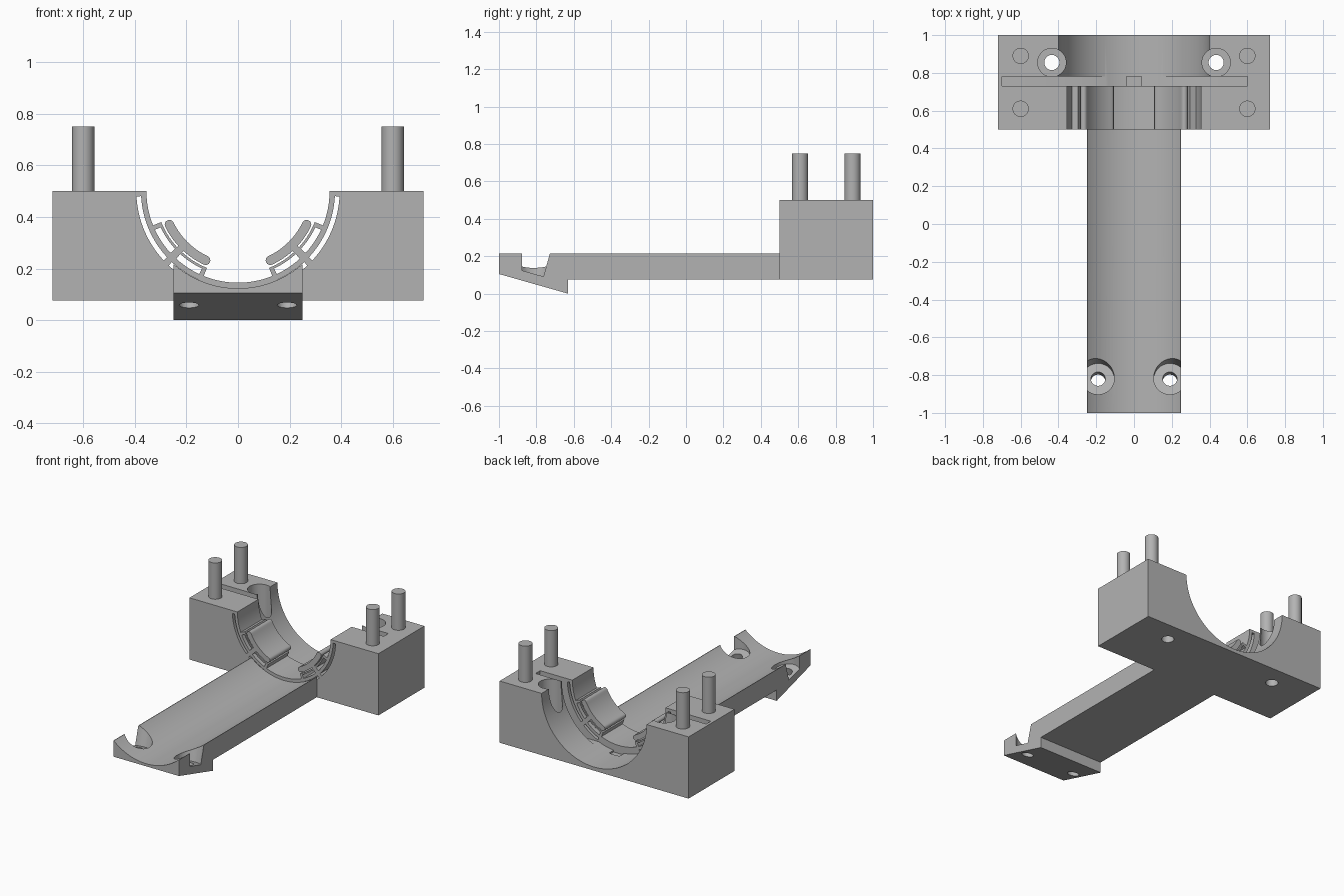
import bpy, bmesh
from math import sin, cos, radians, pi
from mathutils import Vector, Matrix

if "Cube" in bpy.data.objects:
    bpy.data.objects.remove(bpy.data.objects["Cube"], do_unlink=True)

grey = bpy.data.materials.new("plain grey")
grey.use_nodes = True
grey.diffuse_color = (0.45, 0.45, 0.45, 1)
grey.node_tree.nodes["Principled BSDF"].inputs["Base Color"].default_value = grey.diffuse_color

AXIS = 0.5               # height of the bore axis
FRONT, WALL, BACK = 0.5, 0.73, 1.0


def prism(name, points, sweep):
    """Extrude a closed outline along a vector."""
    bm = bmesh.new()
    face = bm.faces.new([bm.verts.new(p) for p in points])
    out = bmesh.ops.extrude_face_region(bm, geom=[face])
    moved = [v for v in out["geom"] if isinstance(v, bmesh.types.BMVert)]
    bmesh.ops.translate(bm, verts=moved, vec=Vector(sweep))
    bmesh.ops.recalc_face_normals(bm, faces=bm.faces)
    mesh = bpy.data.meshes.new(name)
    bm.to_mesh(mesh)
    bm.free()
    mesh.materials.append(grey)
    ob = bpy.data.objects.new(name, mesh)
    bpy.context.collection.objects.link(ob)
    return ob


def box(name, x0, x1, y0, y1, z0, z1):
    return prism(name, [(x0, y0, z0), (x1, y0, z0), (x1, y1, z0), (x0, y1, z0)], (0, 0, z1 - z0))


def ring(centre, radius, tilt=0.0, n=48):
    """Circle of points facing up, tilted about the x axis."""
    turn = Matrix.Rotation(tilt, 3, 'X')
    return [Vector(centre) + turn @ Vector((radius * cos(2 * pi * i / n), radius * sin(2 * pi * i / n), 0))
            for i in range(n)]


def bore(radius, y0, y1):
    return prism("bore_cutter", ring((0, y0, AXIS), radius, pi / 2, 128), (0, y1 - y0, 0))


def polar(side, r, angle, y):
    a = radians(angle)
    return Vector((side * r * cos(a), y, AXIS - r * sin(a)))


def sector(name, side, r0, r1, a0, a1, y0, y1, n=16):
    """Curved strip around the bore axis."""
    angles = [a0 + (a1 - a0) * i / n for i in range(n + 1)]
    pts = [polar(side, r0, a, y0) for a in angles] + [polar(side, r1, a, y0) for a in reversed(angles)]
    return prism(name, pts, (0, y1 - y0, 0))


def cut(target, cutter):
    mod = target.modifiers.new("cut", 'BOOLEAN')
    mod.operation, mod.solver, mod.object = 'DIFFERENCE', 'EXACT', cutter
    bpy.context.view_layer.objects.active = target
    bpy.ops.object.modifier_apply(modifier=mod.name)
    bpy.data.objects.remove(cutter, do_unlink=True)


# Clamp block with stepped bore, plate slot and key notch
block = box("clamp_block", -0.72, 0.72, FRONT, BACK, 0.075, AXIS)
cut(block, bore(0.355, 0.4, 0.76))
cut(block, bore(0.40, WALL, 1.1))
cut(block, box("slot_cutter", -0.70, 0.60, WALL, 0.78, 0.13, 0.6))
cut(block, box("notch_cutter", -0.04, 0.04, WALL, 0.78, 0.09, 0.2))

# Long trough arm with a wedge foot
outline = [(-1, 0.105), (-0.63, 0), (-0.63, 0.075), (FRONT, 0.075), (FRONT, 0.215), (-1, 0.215)]
arm = prism("trough_arm", [(-0.25, y, z) for y, z in outline], (0.5, 0, 0))
cut(arm, bore(0.377, -1.1, 0.6))

slope = -radians(15.5)
lean = Matrix.Rotation(slope, 3, 'X') @ Vector((0, 0, 1))
solid = [block, arm]

for side, label in ((1, "left"), (-1, "right")):
    # Curved slits that free the thin bore wall
    for a0, a1 in ((3, 43), (47, 66)):
        cut(block, sector("slit_cutter", side, 0.376, 0.394, a0, a1, 0.4, 0.76))

    # Counterbored screw holes in the block
    cut(block, prism("counterbore_cutter", ring((side * 0.435, 0.855, 0.2), 0.075), (0, 0, 0.4)))
    cut(block, prism("hole_cutter", ring((side * 0.435, 0.855, 0), 0.04), (0, 0, 0.4)))

    # Tilted counterbored screw holes in the foot
    seat = (side * 0.19, -0.82, 0.108)
    cut(arm, prism("seat_cutter", ring(seat, 0.085, slope), lean * 0.25))
    cut(arm, prism("relief_cutter", ring(seat, 0.085, slope), (0, 0, 0.25)))
    cut(arm, prism("hole_cutter", ring(Vector(seat) - lean * 0.15, 0.038, slope), lean * 0.3))

    # Locating pins
    for y, place in ((0.61, "front"), (0.89, "rear")):
        solid.append(prism(f"{label}_{place}_pin", ring((side * 0.6, y, 0.48), 0.043), (0, 0, 0.27)))

    # Spring leaf, its end posts and the stem that carries the pad
    solid.append(sector(f"{label}_spring_leaf", side, 0.321, 0.331, 22, 68, FRONT, WALL))
    for a0, a1, part in ((22, 25, "upper_post"), (65, 68, "lower_post"), (42.5, 47.5, "stem")):
        inner = 0.30 if part == "stem" else 0.322
        solid.append(sector(f"{label}_spring_{part}", side, inner, 0.362, a0, a1, FRONT, WALL, 3))

    # Round-ended grip pad
    r, half = 0.296, 0.018
    outer = [polar(side, r + half, 26 + 39 * i / 16, FRONT) for i in range(17)]
    inner = [polar(side, r - half, 65 - 39 * i / 16, FRONT) for i in range(17)]

    def cap(angle, way):
        mid = polar(side, r, angle, FRONT)
        radial = (polar(side, 1, angle, 0) - Vector((0, 0, AXIS))) * half
        along = (polar(side, 1, angle + 90, 0) - Vector((0, 0, AXIS))) * half
        return [mid + way * (radial * cos(pi * i / 8) + along * sin(pi * i / 8)) for i in range(1, 8)]

    solid.append(prism(f"{label}_grip_pad", outer + cap(65, 1) + inner + cap(26, -1), (0, WALL - FRONT, 0)))

# Smooth the curved faces and keep the edges sharp
bpy.ops.object.select_all(action='DESELECT')
for ob in solid:
    ob.select_set(True)
bpy.context.view_layer.objects.active = block
bpy.ops.object.shade_smooth_by_angle(angle=radians(25))
